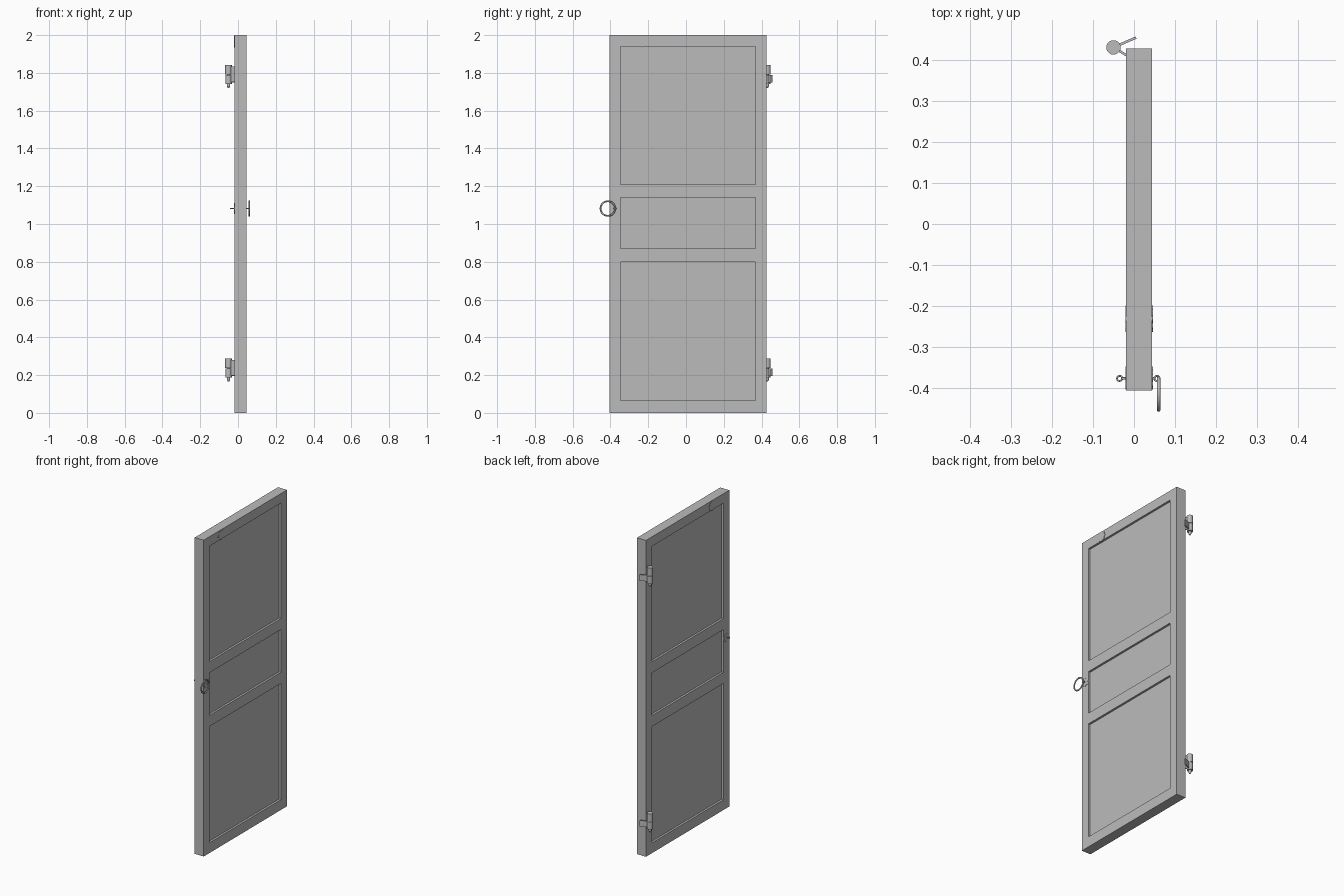
import bpy, bmesh, math
from mathutils import Vector, Matrix

cube = bpy.data.objects.get("Cube")
if cube:
    bpy.data.objects.remove(cube, do_unlink=True)

grey = bpy.data.materials.new("plain_grey")
grey.use_nodes = True
grey.diffuse_color = (0.5, 0.5, 0.5, 1)
grey.node_tree.nodes["Principled BSDF"].inputs["Base Color"].default_value = (0.5, 0.5, 0.5, 1)

X0, X1 = -0.019, 0.044      # door faces
Y0, Y1 = -0.405, 0.427      # lock edge, hinge edge


def add(name, bm, smooth=False):
    bmesh.ops.recalc_face_normals(bm, faces=bm.faces)
    mesh = bpy.data.meshes.new(name)
    bm.to_mesh(mesh)
    bm.free()
    mesh.materials.append(grey)
    obj = bpy.data.objects.new(name, mesh)
    bpy.context.collection.objects.link(obj)
    if smooth:
        bpy.ops.object.select_all(action='DESELECT')
        obj.select_set(True)
        bpy.context.view_layer.objects.active = obj
        bpy.ops.object.shade_smooth_by_angle(angle=math.radians(35))
    return obj


def rod(bm, a, b, r1, r2=None, sides=20):
    a, b = Vector(a), Vector(b)
    turn = (b - a).to_track_quat('Z', 'Y').to_matrix().to_4x4()
    bmesh.ops.create_cone(bm, cap_ends=True, segments=sides, radius1=r1,
                          radius2=r1 if r2 is None else r2, depth=(b - a).length,
                          matrix=Matrix.Translation((a + b) / 2) @ turn)


def plate(bm, a, b, z0, z1, thick):
    # upright plate running between two plan points
    a, b = Vector((*a, 0)), Vector((*b, 0))
    d = b - a
    mat = (Matrix.Translation((a + b) / 2 + Vector((0, 0, (z0 + z1) / 2)))
           @ Matrix.Rotation(math.atan2(d.y, d.x), 4, 'Z')
           @ Matrix.Diagonal((d.length, thick, z1 - z0, 1)))
    bmesh.ops.create_cube(bm, size=1, matrix=mat)


def ring(name, loc, major, minor, rot=(0, 0, 0), seg=32):
    bpy.ops.mesh.primitive_torus_add(location=loc, rotation=rot, major_radius=major,
                                     minor_radius=minor, major_segments=seg, minor_segments=10)
    obj = bpy.context.object
    obj.name = name
    obj.data.materials.append(grey)
    bpy.ops.object.shade_smooth()


def rosette(name, y, z, r, x0, x1):
    # thin scalloped disc
    bm = bmesh.new()
    n = 48
    verts = []
    for i in range(n):
        t = math.tau * i / n
        k = r * (0.9 + 0.1 * math.cos(8 * t))
        verts.append(bm.verts.new((x0, y + k * math.cos(t), z + k * math.sin(t))))
    face = bm.faces.new(verts)
    ext = bmesh.ops.extrude_face_region(bm, geom=[face])
    bmesh.ops.translate(bm, vec=(x1 - x0, 0, 0),
                        verts=[v for v in ext["geom"] if isinstance(v, bmesh.types.BMVert)])
    add(name, bm)


# Door leaf: frame grid with three recessed panels on each face
ys = [Y0, -0.348, 0.367, Y1]
zs = [0, 0.065, 0.8, 0.87, 1.14, 1.21, 1.94, 2]
bm = bmesh.new()
grid = [[bm.verts.new((X0, y, z)) for z in zs] for y in ys]
for i in range(len(ys) - 1):
    for j in range(len(zs) - 1):
        bm.faces.new((grid[i][j], grid[i + 1][j], grid[i + 1][j + 1], grid[i][j + 1]))
ext = bmesh.ops.extrude_face_region(bm, geom=bm.faces[:], use_keep_orig=True)
bmesh.ops.translate(bm, vec=(X1 - X0, 0, 0),
                    verts=[v for v in ext["geom"] if isinstance(v, bmesh.types.BMVert)])
bmesh.ops.recalc_face_normals(bm, faces=bm.faces)
bm.normal_update()
panels = []
for f in bm.faces:
    c = f.calc_center_median()
    in_row = any(zs[k] < c.z < zs[k + 1] for k in (1, 3, 5))
    if abs(f.normal.x) > 0.9 and ys[1] < c.y < ys[2] and in_row:
        panels.append(f)
bmesh.ops.inset_individual(bm, faces=panels, thickness=0, depth=-0.013)
add("door_leaf", bm)

# Hinges: two-part barrel, pin, tip and two leaves
hx, hy = -0.05, 0.43
for label, z in (("upper", 1.742), ("lower", 0.188)):
    bm = bmesh.new()
    rod(bm, (hx, hy, z), (hx, hy, z + 0.047), 0.017)
    rod(bm, (hx, hy, z + 0.049), (hx, hy, z + 0.1), 0.0175)
    rod(bm, (hx, hy, z - 0.012), (hx, hy, z + 0.09), 0.009, sides=14)
    rod(bm, (hx, hy, z - 0.022), (hx, hy, z - 0.012), 0.004, 0.009, sides=14)
    add(label + "_hinge_barrel", bm, True)
    bm = bmesh.new()
    plate(bm, (hx, hy), (0.005, 0.454), z + 0.008, z + 0.047, 0.006)
    plate(bm, (hx, hy), (X0 + 0.004, 0.409), z + 0.01, z + 0.092, 0.006)
    add(label + "_hinge_leaves", bm)

# Scalloped plates for the handle and the top ornament, on both faces
for side, x0, x1 in (("left", X1 - 0.001, X1 + 0.002), ("right", X0 - 0.002, X0 + 0.001)):
    rosette(side + "_handle_rosette", -0.375, 1.082, 0.028, x0, x1)
    rosette(side + "_top_ornament", -0.231, 1.967, 0.032, x0, x1)

# Handle: eye on each face and a pull ring on the left face
for side, x, face in (("left", 0.056, X1), ("right", -0.035, X0)):
    ring(side + "_handle_eye", (x, -0.376, 1.082), 0.0062, 0.0022, seg=20)
    toward = 1 if x > face else -1
    bm = bmesh.new()
    rod(bm, (face - toward * 0.002, -0.376, 1.082), (x - toward * 0.0062, -0.376, 1.082), 0.003, sides=12)
    add(side + "_handle_stem", bm, True)
ring("pull_ring", (0.06, -0.414, 1.082), 0.0385, 0.0045, (0, math.pi / 2, 0), 40)
